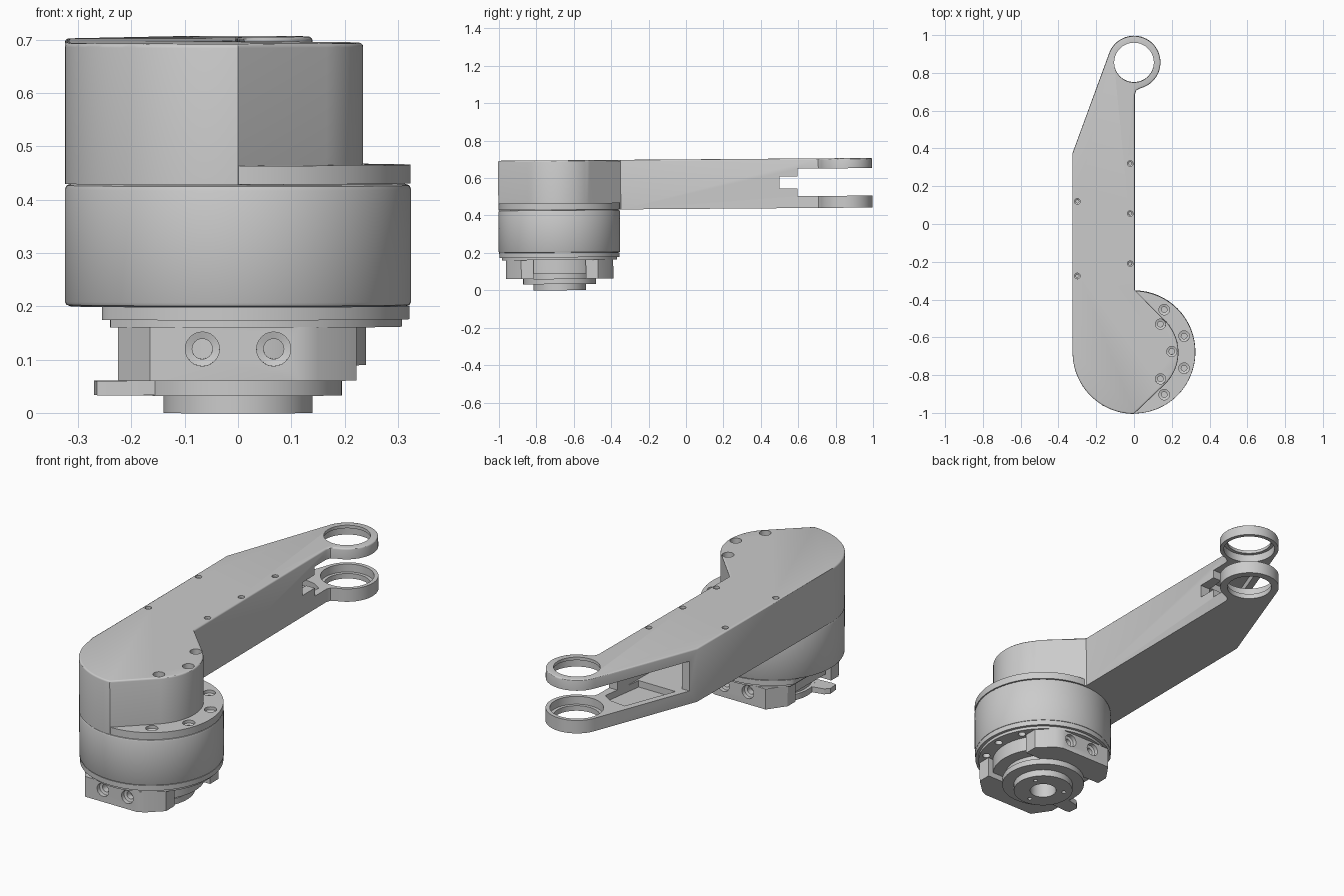
import bpy, bmesh
from math import sin, cos, pi, radians
from mathutils import Matrix, Vector

if "Cube" in bpy.data.objects:
    bpy.data.objects.remove(bpy.data.objects["Cube"])

CY = -0.675  # joint axis position on y
RY = 0.86    # fork ring axis position on y


def arc(r, a0, a1, cy=CY, n=32, cx=0.0):
    return [(cx + r * cos(radians(a0 + (a1 - a0) * i / n)),
             cy + r * sin(radians(a0 + (a1 - a0) * i / n))) for i in range(n + 1)]


def finish(name, bm):
    bmesh.ops.recalc_face_normals(bm, faces=bm.faces)
    me = bpy.data.meshes.new(name)
    bm.to_mesh(me)
    bm.free()
    ob = bpy.data.objects.new(name, me)
    bpy.context.collection.objects.link(ob)
    return ob


def prism(name, pts, z0, z1, bevel=0.0):
    """Extrude an outline from z0 to z1, optionally rounding the top rim."""
    bm = bmesh.new()
    f = bm.faces.new([bm.verts.new((x, y, z0)) for x, y in pts])
    ext = bmesh.ops.extrude_face_region(bm, geom=[f])
    top = [v for v in ext["geom"] if isinstance(v, bmesh.types.BMVert)]
    for v in top:
        v.co.z = z1
    if bevel:
        rim = [e for e in bm.edges if all(v.co.z == top[0].co.z for v in e.verts)]
        bmesh.ops.bevel(bm, geom=rim, offset=bevel, segments=3, profile=0.5, affect="EDGES")
    return finish(name, bm)


def lathe(name, profile, places, steps=64):
    """Revolve an (r, z) profile; one copy for each placement matrix."""
    bm = bmesh.new()
    for m in places:
        vs = [bm.verts.new((r, 0, z)) for r, z in profile]
        es = [bm.edges.new((vs[i], vs[(i + 1) % len(vs)])) for i in range(len(vs))]
        bmesh.ops.spin(bm, geom=vs + es, cent=(0, 0, 0), axis=(0, 0, 1),
                       angle=2 * pi, steps=steps, use_duplicate=False)
        new = [v for v in bm.verts if not v.tag]
        bmesh.ops.transform(bm, matrix=m, verts=new)
        for v in new:
            v.tag = True
    bmesh.ops.remove_doubles(bm, verts=bm.verts, dist=1e-5)
    bmesh.ops.dissolve_degenerate(bm, edges=bm.edges, dist=1e-6)
    return finish(name, bm)


def at(x, y, z=0.0):
    return Matrix.Translation((x, y, z))


def cut(ob, *cutters):
    """Subtract cutters, bake the result and delete them."""
    for c in cutters:
        c.hide_render = True
        mod = ob.modifiers.new("cut", "BOOLEAN")
        mod.operation, mod.solver, mod.object = "DIFFERENCE", "EXACT", c
    dg = bpy.context.evaluated_depsgraph_get()
    me = bpy.data.meshes.new_from_object(ob.evaluated_get(dg))
    ob.modifiers.clear()
    ob.data = me
    for c in cutters:
        bpy.data.objects.remove(c)


def plug(r1, r2, step, depth, places):
    """Stepped screw-hole cutter; z = 0 is the surface, hole goes down."""
    return lathe("hole_cutter", [(0, 0.02), (r1, 0.02), (r1, -step), (r2, -step - 0.004),
                                 (r2, -depth), (0, -depth)], places, 24)


# Arm: round end over the joint, straight beam, tapering to a fork ring
A0, A1, TOP = 0.43, 0.695, 0.695
outline = (arc(0.325, 180, 270) + arc(0.235, -45, 45, n=20) + [(0.004, -0.345), (0.004, 0.69)]
           + [(0.012, 0.712), (0.03, 0.722)] + arc(0.14, -70, 160, RY, 40) + [(-0.325, 0.38)])
arm = prism("arm", outline, A0, A1, 0.008)

# Hollow beam and fork opening, screw access slot, plate pockets
cavity = prism("cavity", [(-0.27, -0.33), (-0.05, -0.33), (-0.05, 0.6), (0.3, 0.6), (0.3, 1.1),
                          (-0.5, 1.1), (-0.5, 0.42), (-0.27, 0.42)], 0.494, 0.641)
slot = prism("slot", [(-0.1, 0.505), (0.1, 0.505), (0.1, 0.65), (-0.1, 0.65)], 0.535, 0.6)
pocket = prism("pocket", [(-0.262, 0.46), (-0.06, 0.46), (-0.03, 0.68), (-0.08, 0.71),
                          (-0.165, 0.72)], 0.462, 0.673)
ring_bore = lathe("ring_bore", [(0, 0.3), (0.105, 0.3), (0.105, 0.455), (0.121, 0.455),
                                (0.121, 0.68), (0.105, 0.68), (0.105, 0.8), (0, 0.8)], [at(0, RY)])
cut(arm, cavity)
cut(arm, slot)
cut(arm, pocket)
cut(arm, ring_bore)
cut(arm, plug(0.027, 0.015, 0.025, 0.07,
              [at(x, y, TOP) for x, y in [(0.14, -0.525), (0.2, -0.67), (0.14, -0.815)]]))
cut(arm, plug(0.015, 0.008, 0.012, 0.045,
              [at(x, y, TOP) for x, y in [(-0.3, 0.125), (-0.3, -0.27), (-0.02, 0.325),
                                          (-0.02, 0.06), (-0.02, -0.205)]]))

# Mounting flange between arm and motor
flange = prism("arm_flange", arc(0.324, 0, 357, n=119), 0.431, 0.466)
cut(flange, plug(0.028, 0.015, 0.015, 0.028,
                 [at(x, CY + s * y, 0.466) for x, y in [(0.16, 0.225), (0.265, 0.085)] for s in (-1, 1)]))

# Motor housing with rounded rims and recessed underside
lathe("motor_housing", [(0, 0.43), (0.314, 0.43), (0.322, 0.427), (0.325, 0.419), (0.325, 0.209),
                        (0.322, 0.203), (0.314, 0.2), (0, 0.2)], [at(0, CY)], 120)

# Two thin base plates, trimmed flat on the left
for name, r, flat, z0, z1 in [("base_plate_upper", 0.322, -0.255, 0.176, 0.201),
                              ("base_plate_lower", 0.308, -0.24, 0.162, 0.177)]:
    pl = prism(name, [(max(x, flat), y) for x, y in arc(r, 0, 357, n=119)
                      if x > flat - 0.04 or abs(y - CY) > 0.12], z0, z1)
    cut(pl, lathe("plate_holes", [(0, 0.1), (0.018, 0.1), (0.018, 0.19), (0, 0.19)],
                  [at(0.275 * cos(a), CY + 0.275 * sin(a)) for a in (-0.5, 0.0, 0.5)], 20))

# Clamp core
prism("clamp_core", [(max(x, -0.2), y) for x, y in arc(0.24, 0, 357, n=119)
                     if x > -0.2 or abs(y - CY) > 0.11], 0.09, 0.163)

# Front and back clamp blocks with two screw holes each
half = [(-0.225, 0.14), (-0.225, 0.2), (-0.165, 0.287), (0.115, 0.287), (0.15, 0.272),
        (0.222, 0.205), (0.222, 0.14), (0.12, 0.14), (0.06, 0.175), (-0.06, 0.175), (-0.12, 0.14)]
for name, s in (("clamp_front", -1), ("clamp_back", 1)):
    block = prism(name, [(x, CY + s * y) for x, y in half], 0.062, 0.163)
    turn = Matrix.Rotation(-s * pi / 2, 4, "X")
    cut(block, plug(0.032, 0.019, 0.02, 0.075,
                    [at(x, CY + s * 0.287, 0.122) @ turn for x in (-0.067, 0.067)]))

# Stepped output hub with a centre bore and three small holes
hub = lathe("output_hub", [(0.062, 0), (0.14, 0), (0.14, 0.033), (0.195, 0.033), (0.195, 0.062),
                           (0.18, 0.062), (0.18, 0.1), (0.062, 0.1)], [at(0, CY)])
cut(hub, lathe("hub_holes", [(0, -0.02), (0.01, -0.02), (0.01, 0.025), (0, 0.025)],
               [at(0.1 * cos(a), CY + 0.1 * sin(a)) for a in (0.5, 2.6, 4.7)], 16))

# Stop lug on the hub's left side
lug = [(-0.16, -0.03), (-0.25, -0.05), (-0.27, -0.07), (-0.265, -0.12), (-0.24, -0.125), (-0.13, -0.115)]
prism("stop_lug", [(x, CY + y) for x, y in lug], 0.034, 0.061)

# Whole assembly leans up very slightly toward the fork
lean = at(0, CY) @ Matrix.Rotation(0.0075, 4, "X") @ at(0, -CY)
for ob in bpy.context.scene.objects:
    ob.data.transform(lean)
    ob.select_set(True)
bpy.context.view_layer.objects.active = arm
bpy.ops.object.shade_smooth_by_angle(angle=radians(30))
